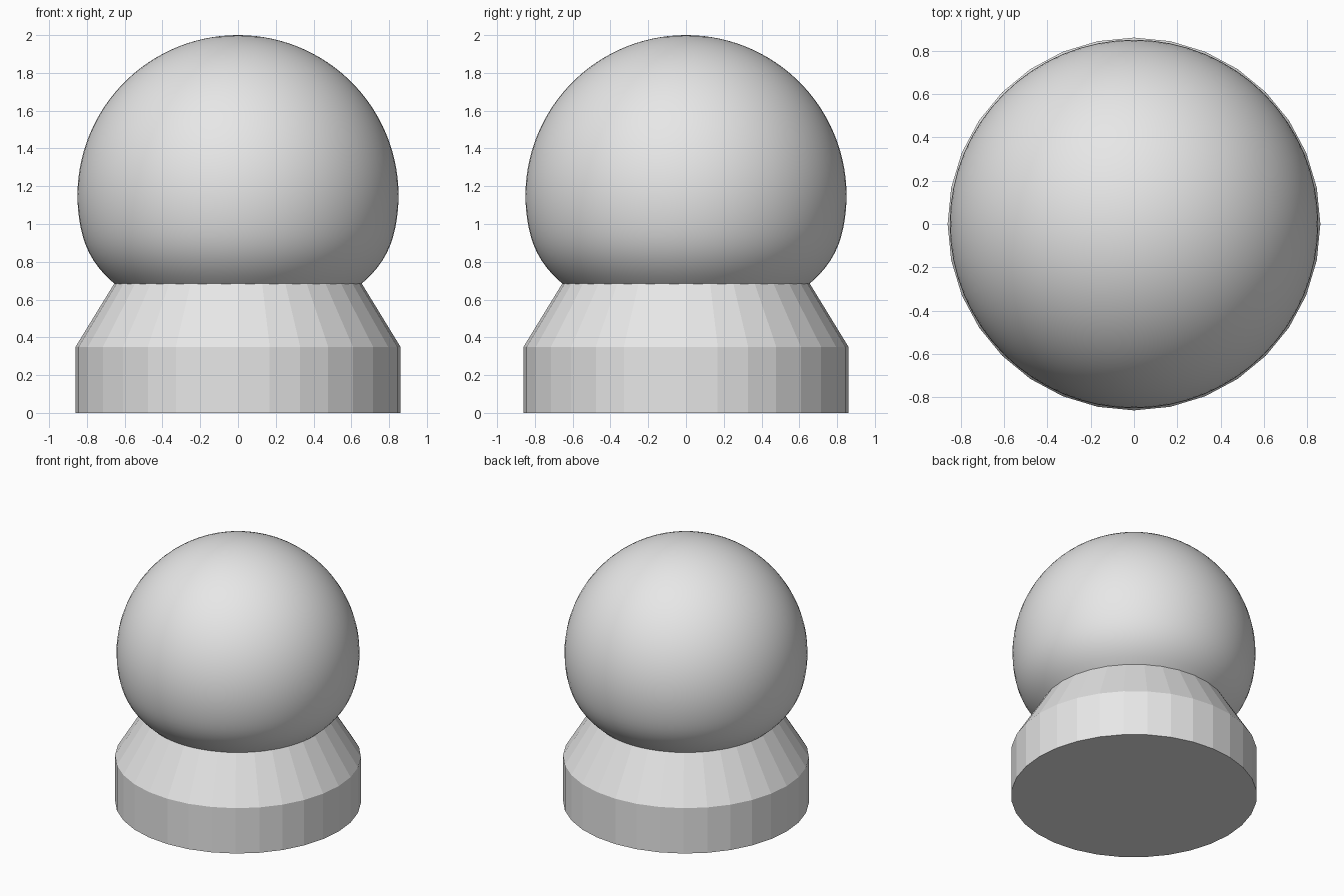
import bpy
import bmesh
import math

if "Cube" in bpy.data.objects:
    bpy.data.objects.remove(bpy.data.objects["Cube"])

grey = bpy.data.materials.new("light_grey")
grey.diffuse_color = (0.8, 0.8, 0.8, 1.0)
grey.use_nodes = True
grey.node_tree.nodes["Principled BSDF"].inputs["Base Color"].default_value = grey.diffuse_color


def lathe(name, profile, sides, smooth=False, cap_bottom=False):
    """Turn an (r, z) profile, listed bottom to top, around the z axis."""
    bm = bmesh.new()
    rings = []
    for r, z in profile:
        if r < 1e-5:
            rings.append([bm.verts.new((0, 0, z))] * sides)
        else:
            angles = [math.tau * i / sides for i in range(sides)]
            rings.append([bm.verts.new((r * math.cos(a), r * math.sin(a), z)) for a in angles])
    for low, high in zip(rings, rings[1:]):
        for i in range(sides):
            j = (i + 1) % sides
            corners = [low[i], low[j], high[j], high[i]]
            bm.faces.new(list(dict.fromkeys(corners)))
    if cap_bottom:
        bm.faces.new(rings[0][::-1])
    for face in bm.faces:
        face.smooth = smooth
    mesh = bpy.data.meshes.new(name)
    bm.to_mesh(mesh)
    bm.free()
    mesh.materials.append(grey)
    obj = bpy.data.objects.new(name, mesh)
    bpy.context.collection.objects.link(obj)
    return obj


# Faceted base: straight drum with a tapered shoulder
lathe("base", [(0.86, 0), (0.86, 0.35), (0.655, 0.685)], 32, cap_bottom=True)

# Smooth ball, drawn in slightly where it meets the shoulder
RADIUS, CENTRE, SEAM = 0.85, 1.15, 0.685
start = math.asin((SEAM - CENTRE) / RADIUS)
ball_profile = [(0.635, 0.668)]
STEPS = 40
for k in range(STEPS):
    a = start + (math.pi / 2 - start) * k / STEPS
    z = CENTRE + RADIUS * math.sin(a)
    tuck = 0.056 * max(0.0, (1.0 - z) / (1.0 - SEAM)) ** 3
    ball_profile.append((RADIUS * math.cos(a) - tuck, z))
ball_profile.append((0, 2.0))
lathe("ball", ball_profile, 64, smooth=True)
